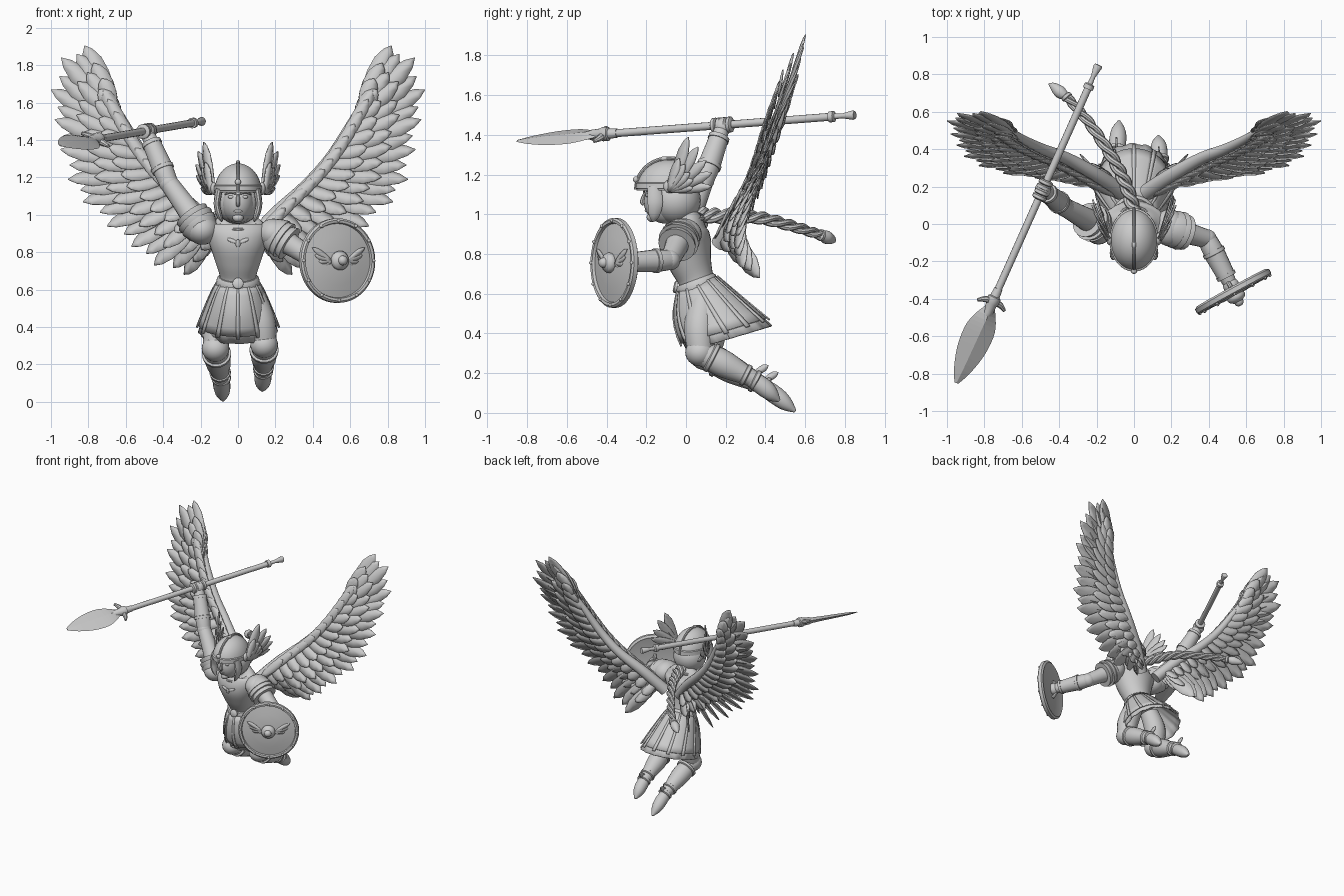
import bpy, bmesh, math
from mathutils import Vector as V

if "Cube" in bpy.data.objects:
    bpy.data.objects.remove(bpy.data.objects["Cube"])
TAU = math.tau

def mesh(name, vs, fs, smooth=40, solid=0, mirror=False):
    me = bpy.data.meshes.new(name)
    me.from_pydata([tuple(v) for v in vs], [], fs)
    bm = bmesh.new(); bm.from_mesh(me)
    bmesh.ops.recalc_face_normals(bm, faces=bm.faces)
    bm.to_mesh(me); bm.free()
    ob = bpy.data.objects.new(name, me)
    bpy.context.collection.objects.link(ob)
    bpy.ops.object.select_all(action='DESELECT')
    ob.select_set(True); bpy.context.view_layer.objects.active = ob
    if smooth: bpy.ops.object.shade_smooth_by_angle(angle=math.radians(smooth))
    if solid: ob.modifiers.new("thick", 'SOLIDIFY').thickness = solid
    if mirror: ob.modifiers.new("mirror", 'MIRROR').use_mirror_merge = False
    return ob

def along(pts, u):
    # smooth curve through tuples of any length
    n = len(pts) - 1
    i = min(int(u * n), n - 1); t = u * n - i
    q = [pts[max(0, min(n, i + d))] for d in (-1, 0, 1, 2)]
    return [b + .5*t*(c - a + t*(2*a - 5*b + 4*c - d + t*(3*(b - c) + d - a))) for a, b, c, d in zip(*q)]

def tube(name, pts, k=5, n=18, up=(0, 1, 0), **kw):
    # points are x, y, z, radius, optional second radius; k = 1 makes a straight lathe
    pts = [tuple(p) if len(p) == 5 else tuple(p) + (p[3],) for p in pts]
    m = (len(pts) - 1) * k
    s = [along(pts, i / m) for i in range(m + 1)] if k > 1 else pts
    P = [V(p[:3]) for p in s]; vs, fs = [], []
    for i, p in enumerate(P):
        t = (P[-1] - P[0] if k == 1 else P[min(i+1, m)] - P[max(i-1, 0)]).normalized()
        side = t.cross(V(up)).normalized(); nor = side.cross(t)
        for j in range(n):
            a = TAU * j / n
            vs.append(p + side*math.cos(a)*max(s[i][3], .001) + nor*math.sin(a)*max(s[i][4], .001))
    for i in range(len(P) - 1):
        fs += [(i*n+j, i*n+(j+1) % n, i*n+n+(j+1) % n, i*n+n+j) for j in range(n)]
    fs += [tuple(range(n)), tuple(range(len(vs)-n, len(vs)))]
    return mesh(name, vs, fs, **kw)

def lathe(name, a, d, prof, **kw):
    a = V(a); d = V(d).normalized()
    return tube(name, [(*(a + d*s), r) for s, r in prof], k=1, **kw)

def ring(name, c, d, r, w=.014, h=.03, **kw):
    return lathe(name, c, d, [(-h, r), (-h*.6, r+w), (h*.6, r+w), (h, r)], **kw)

def ball(name, c, s, mirror=False):
    bm = bmesh.new()
    bmesh.ops.create_uvsphere(bm, u_segments=24, v_segments=14, radius=1)
    vs = [V((v.co.x*s[0]+c[0], v.co.y*s[1]+c[1], v.co.z*s[2]+c[2])) for v in bm.verts]
    fs = [[v.index for v in f.verts] for f in bm.faces]; bm.free()
    return mesh(name, vs, fs, mirror=mirror)

def feather(vs, fs, a, b, w, nor):
    ax = b - a; side = ax.cross(V(nor)).normalized(); n = side.cross(ax).normalized(); o = len(vs)
    prof = [(0, .3), (.2, .75), (.5, 1), (.73, .95), (.9, .55), (1, .03)]
    for t, k in prof:
        p = a + ax*t
        vs += [p - side*w*k, p + n*w*.16*k, p + side*w*k]
    for i in range(len(prof) - 1):
        q = o + i*3
        fs += [(q, q+1, q+4, q+3), (q+1, q+2, q+5, q+4)]

# Great wings: bone plus overlapping feather rows from bone to tip line
bone = [(.07, .17, .85), (.2, .26, 1.0), (.36, .35, 1.15), (.49, .4, 1.3), (.6, .455, 1.48), (.69, .52, 1.65)]
tips = [(.29, .37, .68), (.45, .29, .73), (.57, .26, .83), (.7, .27, .94), (.83, .31, 1.07), (.91, .36, 1.19),
        (.95, .42, 1.35), (.98, .48, 1.51), (1.0, .55, 1.67), (.945, .59, 1.84), (.82, .6, 1.905)]
tube("wing_bone", [(*p, r) for p, r in zip(bone, (.045, .04, .034, .03, .024, .012))], n=12, mirror=True)
for name, num, ln, w, off in [("flight_feathers", 21, 1, .055, 0), ("front_coverts", 17, .7, .05, -.03),
        ("front_small_coverts", 15, .43, .044, -.055), ("back_coverts", 17, .62, .05, .018),
        ("back_small_coverts", 15, .35, .042, .034)]:
    vs, fs = [], []
    for i in range(num):
        u = i / (num - 1); bu = .1 + .82*u
        a = V(along(bone, bu)); tan = V(along(bone, min(1, bu+.02))) - V(along(bone, bu-.02))
        b = a.lerp(V(along(tips, u)), ln*(.93 if i % 2 else 1))
        nor = V((-.15, 1, -.26)) * (1 if off > 0 else -1) + tan.normalized()*.3
        sh = V((0, off, 0))
        feather(vs, fs, a + sh*.6, b + sh, w, nor)
    mesh(name, vs, fs, solid=.005, mirror=True)
vs, fs = [], []
for i in range(13):
    a = V(along(bone, .06 + .07*i)); b = V(along(bone, min(1, .06 + .07*i + .17)))
    feather(vs, fs, a + V((.01, -.045, .0)), b + V((.03, -.055, .015)), .034, (0, -1, .2))
mesh("leading_edge_feathers", vs, fs, solid=.005, mirror=True)

# Torso, collar, belt
tube("torso", [(0, .06, .61, .1, .095), (0, .05, .67, .097, .09), (0, .02, .76, .125, .11), (0, 0, .85, .155, .128),
               (0, 0, .92, .172, .115), (0, 0, .965, .125, .08), (0, -.03, 1.0, .052, .05), (0, -.06, 1.06, .05, .05)], n=28)
tube("collar", [(.1*math.cos(TAU*i/16), -.01+.1*math.sin(TAU*i/16), .95+.03*math.sin(TAU*i/16), .01) for i in range(17)],
     k=2, n=8, up=(0, 0, 1))
tube("belt", [(0, .065, .615, .113, .105), (0, .06, .625, .118, .11), (0, .05, .66, .113, .106), (0, .045, .67, .102, .098)], k=1, n=28)
lathe("belt_buckle", (0, -.045, .632), (0, -1, .2), [(0, .03), (.012, .03), (.018, .022)], n=12)
vs, fs = [], []
for s in (1, -1):
    feather(vs, fs, V((0, -.134, .85)), V((s*.06, -.126, .873)), .011, (0, -1, .3))
feather(vs, fs, V((0, -.136, .868)), V((0, -.132, .825)), .013, (0, -1, 0))
mesh("chest_ornament", vs, fs, solid=.006)

# Skirt with wide panels and narrow straps
def skirt_pt(a, t, k=1):
    rx = (.105 + .105*t**.8)*k
    c = V((0, .055 + .165*t, .65 - .275*t))
    return c + V((math.cos(a)*rx, 0, 0)) + V((0, .1 + .11*t, .04 + .025*t))*math.sin(a)*k - V((0, .035*math.sin(math.pi*t), 0))*(math.sin(a) < 0)*-math.sin(a)
def skirt_patch(name, cells):
    vs, fs = [], []
    for a0, a1, t1, k, n in cells:
        o = len(vs); m = 6
        vs += [skirt_pt(a0 + (a1-a0)*i/n, t1*j/m, k(i, j/m)) for i in range(n+1) for j in range(m+1)]
        fs += [(o+i*(m+1)+j, o+i*(m+1)+j+1, o+(i+1)*(m+1)+j+1, o+(i+1)*(m+1)+j) for i in range(n) for j in range(m)]
    mesh(name, vs, fs, solid=.01)
skirt_patch("under_skirt", [(0, TAU, 1, lambda i, t: 1 + (.02*t if i % 4 < 2 else -.015*t), 64)])
skirt_patch("skirt_panels", [(TAU*(i+.05)/12, TAU*(i+.95)/12, .86, lambda i, t: 1.03 + .04*t, 5) for i in range(12)])
skirt_patch("skirt_straps", [(TAU*(i-.1)/12, TAU*(i+.1)/12, .9, lambda i, t: 1.06 + .05*t, 2) for i in range(12)])

# Legs: thigh, greave, rims, pointed boot
def leg(side, hip, mid, knee, ankle, toe):
    hip, mid, knee, ankle, toe = map(V, (hip, mid, knee, ankle, toe))
    d = ankle - knee; calf = knee.lerp(ankle, .4)
    tube(side + "_thigh", [(*hip, .07), (*mid, .08), (*knee, .066)])
    ball(side + "_knee_guard", knee + V((0, -.005, 0)), (.074, .074, .07))
    tube(side + "_shin", [(*knee, .062), (*calf, .07), (*knee.lerp(ankle, .8), .05), (*ankle, .042)])
    for f, r in ((.2, .068), (.82, .047), (1, .042)):
        ring(side + "_greave_rim", knee + d*f, d, r, .01, .014)
    tube(side + "_boot", [(*(ankle - d*.12), .042), (*ankle.lerp(toe, .35), .046), (*ankle.lerp(toe, .7), .036), (*toe, .008)])
    vs, fs = [], []
    feather(vs, fs, ankle + V((0, -.01, .03)), ankle + V((0, .065, .075)), .018, (1, 0, 0))
    mesh(side + "_ankle_spur", vs, fs, solid=.008)
leg("right", (-.06, .11, .56), (-.105, .125, .42), (-.12, .1, .285), (-.09, .4, .13), (-.08, .55, .008))
leg("left", (.07, .09, .58), (.12, .07, .43), (.14, .075, .305), (.135, .35, .165), (.13, .47, .06))

# Head, face
ball("head", (0, -.105, 1.065), (.086, .108, .112))
ball("neck_guard", (0, -.05, 1.07), (.122, .125, .12))
tube("nose", [(0, -.205, 1.11, .008), (0, -.22, 1.065, .012), (0, -.21, 1.05, .01)], n=8)
ball("lips", (0, -.196, 1.02), (.024, .012, .009))
ball("chin", (0, -.172, .985), (.03, .026, .024))
ball("eyes", (.036, -.194, 1.095), (.019, .01, .009), mirror=True)
tube("eyebrows", [(.012, -.212, 1.112, .005), (.04, -.205, 1.12, .006), (.07, -.18, 1.11, .004)], n=6, mirror=True)

# Helmet: dome, brow band, ridge, cheek guards, side feathers
dome = [(0, -.085, 1.12 + .155*math.sin(a*math.pi/20), .127*math.cos(a*math.pi/20), .165*math.cos(a*math.pi/20)) for a in range(11)]
tube("helmet_dome", dome, k=1, n=32)
tube("helmet_band", [(0, -.085, 1.125, .12, .16), (0, -.085, 1.13, .131, .17), (0, -.085, 1.155, .13, .169), (0, -.085, 1.16, .12, .16)], k=1, n=32)
tube("helmet_ridge", [(0, -.085-.168*math.cos(a), 1.125+.158*math.sin(a), .009) for a in [math.pi*i/10 for i in range(11)]], k=2, n=8, up=(1, 0, 0))
ball("brow_gem", (0, -.253, 1.175), (.016, .014, .016))
ball("crown_knob", (0, -.11, 1.28), (.012, .02, .012))
tube("cheek_guards", [(.1, -.16, 1.14, .02, .035), (.112, -.155, 1.06, .018, .04), (.1, -.16, 1.0, .016, .03), (.085, -.165, .965, .006, .008)], n=10, mirror=True)
ball("helmet_disc", (.13, -.08, 1.14), (.018, .034, .034), mirror=True)
vs, fs = [], []
for tip, w in [((.185, .01, 1.39), .034), ((.215, .06, 1.34), .032), ((.228, .1, 1.27), .03), ((.225, .13, 1.21), .028), ((.2, .13, 1.14), .025)]:
    base = V((.135, -.08, 1.12))
    feather(vs, fs, base, V(tip), w, (1, -.9, -.2))
    feather(vs, fs, base + V((.012, -.01, 0)), base.lerp(V(tip), .6) + V((.012, -.01, 0)), w*.8, (1, -.9, -.2))
mesh("helmet_feathers", vs, fs, solid=.008, mirror=True)

# Braid: three twisted strands with end tuft
path = [(0, .06, 1.0), (-.04, .2, .99), (-.12, .36, .985), (-.24, .54, .94), (-.36, .68, .895)]
for s in range(3):
    pts = []
    for i in range(49):
        u = i/48; p = V(along(path, u)); a = TAU*(s/3 + u*3.5); r = .024*(1 - .4*u)
        pts.append((*(p + V((.84, .5, 0))*r*math.cos(a) + V((0, 0, 1))*r*math.sin(a)), .02*(1-.35*u)))
    tube("braid_strand", pts, k=2, n=8, up=(0, 0, 1))
ring("braid_tie", path[-1], (-.12, .14, -.04), .024, .006, .012)
tube("braid_tuft", [(-.36, .68, .895, .02), (-.395, .705, .885, .034), (-.43, .735, .872, .022), (-.455, .75, .862, .004)], n=12)

# Arms, layered shoulder guards, bracers
def arm(side, sh, el, ha):
    sh, el, ha = map(V, (sh, el, ha)); d = el - sh; f = ha - el
    tube(side + "_upper_arm", [(*sh, .07), (*sh.lerp(el, .5), .058), (*el, .05)], up=(.1, .3, .9))
    ball(side + "_elbow", el, (.052, .052, .052))
    tube(side + "_forearm", [(*el, .05), (*el.lerp(ha, .3), .055), (*el.lerp(ha, .85), .04), (*ha, .034)], up=(.3, .2, .8))
    lathe(side + "_bracer", el + f*.25, f, [(0, .055), (0, .062), (.02, .062), (.022, .057), (f.length*.5, .05), (f.length*.5, .055), (f.length*.57, .053), (f.length*.57, .03)], up=(.3, .2, .8))
    ball(side + "_shoulder_ball", sh, (.085, .1, .08))
    for i, r in enumerate((.09, .092, .084)):
        lathe(side + "_shoulder_plate", sh + d.normalized()*(-.01 + .032*i), d, [(-.02, r*.8), (.0, r*.95), (.04, r+.01), (.05, r+.012), (.05, r-.03)], n=20, up=(.1, .3, .9))
    ball(side + "_fist", ha, (.044, .044, .046))
arm("right", (-.19, -.01, .92), (-.37, .09, 1.17), (-.486, .185, 1.44))
arm("left", (.19, -.02, .9), (.39, -.08, .77), (.52, -.33, .755))

# Spear: shaft, leaf blade, lugs, butt, gripping fingers
T, B = V((-.95, -.85, 1.37)), V((-.19, .85, 1.5)); ax = (B - T).normalized(); tilt = V((.38, -.15, .9))
at = lambda t: T.lerp(B, t)
tube("spear_shaft", [(*at(.24), .02), (*at(.94), .02)], k=1, n=12, up=tilt)
tube("spear_blade", [(*at(t), w, h) for t, w, h in [(0, .012, .003), (.04, .05, .01), (.1, .083, .014), (.16, .09, .017), (.2, .07, .02), (.24, .028, .024)]], k=3, n=4, up=tilt, smooth=0)
lathe("spear_socket", at(.2), ax, [(0, .012), (.04, .027), (.09, .03), (.1, .036), (.13, .036), (.135, .026), (.18, .023)], up=tilt)
sd = ax.cross(tilt).normalized(); c = at(.255)
for s in (1, -1):
    tube("spear_lug", [(*c, .018), (*(c + sd*s*.045), .017), (*(c + sd*s*.085 - ax*.02), .009)], n=8, up=tilt)
lathe("spear_butt", at(.925), ax, [(0, .02), (0, .028), (.025, .028), (.03, .014), (.07, .012), (.13, .024), (.14, .02)], up=tilt)
for t in (.585, .6, .615, .63):
    lathe("finger", at(t), ax, [(-.014, .03), (-.008, .04), (.008, .04), (.014, .03)], n=12, up=tilt)

# Shield: domed disc, rim, boss, rivets, wing motif
C = V((.53, -.36, .755)); N = V((.48, -.877, .02)).normalized(); X = N.cross(V((0, 0, -1))).normalized(); Z = N.cross(X); Z *= 1 if Z.z > 0 else -1
lathe("shield", C, N, [(-.018, 0), (-.018, .2), (-.022, .21), (-.012, .226), (.012, .226), (.02, .216), (.018, .202), (.004, .198), (.016, .13), (.024, .06),
      (.024, .05), (.036, .052), (.05, .045), (.062, .026), (.074, .024), (.085, .014), (.087, 0)], n=48, up=(0, 0, 1))
for i in range(12):
    ball("shield_rivet", C + N*.019 + (X*math.cos(TAU*i/12) + Z*math.sin(TAU*i/12))*.213, (.009, .009, .009))
vs, fs = [], []
for s in (1, -1):
    for x, z in ((.16, .07), (.145, .03), (.12, -.005), (.09, -.03)):
        feather(vs, fs, C + N*.026 + X*s*.05, C + N*.018 + X*s*x + Z*z, .016, N)
mesh("shield_wing_motif", vs, fs, solid=.004)
tube("shield_grip", [(*(C - N*.018 + Z*.07), .012), (*(C - N*.05 + Z*.03), .012), (*(C - N*.05 - Z*.03), .012), (*(C - N*.018 - Z*.07), .012)], n=8, up=X)
